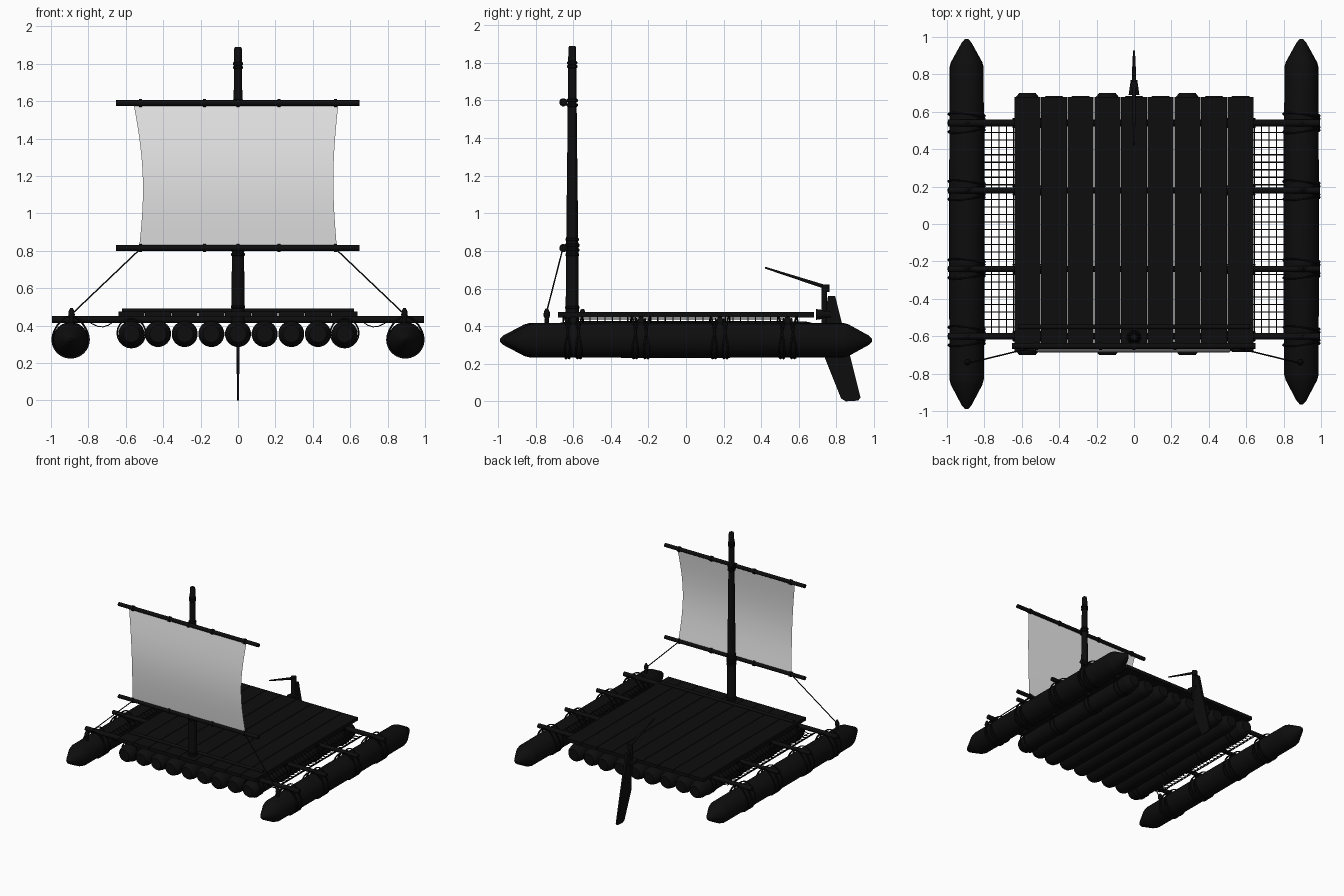
import bpy, bmesh, math
from mathutils import Vector

if "Cube" in bpy.data.objects:
    bpy.data.objects.remove(bpy.data.objects["Cube"])

def material(name, rgb):
    m = bpy.data.materials.new(name)
    m.diffuse_color = (*rgb, 1)
    m.use_nodes = True
    m.node_tree.nodes["Principled BSDF"].inputs["Base Color"].default_value = m.diffuse_color
    return m

DARK = material("dark wood", (0.004, 0.004, 0.004))
CLOTH = material("sail cloth", (0.8, 0.8, 0.8))

def finish(name, bm, mat=DARK, smooth=True):
    bmesh.ops.recalc_face_normals(bm, faces=bm.faces[:])
    me = bpy.data.meshes.new(name)
    bm.to_mesh(me)
    bm.free()
    me.materials.append(mat)
    ob = bpy.data.objects.new(name, me)
    bpy.context.collection.objects.link(ob)
    if smooth:
        bpy.ops.object.select_all(action='DESELECT')
        ob.select_set(True)
        bpy.context.view_layer.objects.active = ob
        bpy.ops.object.shade_smooth_by_angle(angle=math.radians(35))
    return ob

def lathe(bm, origin, axis, profile, sides=20):
    """Rings of (distance along axis, radius), capped at both ends."""
    origin, axis = Vector(origin), Vector(axis).normalized()
    u = axis.orthogonal().normalized()
    v = axis.cross(u)
    rings = []
    for d, r in profile:
        rings.append([bm.verts.new(origin + axis * d + r * (u * math.cos(a) + v * math.sin(a)))
                      for a in (2 * math.pi * i / sides for i in range(sides))])
    for a, b in zip(rings, rings[1:]):
        for i in range(sides):
            j = (i + 1) % sides
            bm.faces.new((a[i], a[j], b[j], b[i]))
    bm.faces.new(rings[0])
    bm.faces.new(rings[-1])

def rod(bm, a, b, r0, r1=None, sides=12):
    a, b = Vector(a), Vector(b)
    lathe(bm, a, b - a, [(0, r0), ((b - a).length, r0 if r1 is None else r1)], sides)

def rope(name, paths, r, cyclic=False):
    """Thin tubes along point lists."""
    cu = bpy.data.curves.new(name, 'CURVE')
    cu.dimensions = '3D'
    cu.bevel_depth, cu.bevel_resolution = r, 1
    cu.materials.append(DARK)
    for pts in paths:
        sp = cu.splines.new('POLY')
        sp.points.add(len(pts) - 1)
        for p, co in zip(sp.points, pts):
            p.co = (*co, 1)
        sp.use_cyclic_u = cyclic
    ob = bpy.data.objects.new(name, cu)
    bpy.context.collection.objects.link(ob)

def box(bm, lo, hi):
    vs = bmesh.ops.create_cube(bm, size=1)["verts"]
    for v in vs:
        v.co = [l + (c + 0.5) * (h - l) for l, h, c in zip(lo, hi, v.co)]

BEAMS = (-0.6, -0.24, 0.18, 0.54)
LOG_X = [(i - 4) * 0.1425 for i in range(9)]

# pointed outrigger floats
for side, label in ((-1, "left"), (1, "right")):
    bm = bmesh.new()
    front = -0.99 if side < 0 else -0.965
    lathe(bm, (side * 0.895, 0, 0.325), (0, 1, 0),
          [(front, 0.008), (front + 0.02, 0.026), (front + 0.13, 0.084), (front + 0.16, 0.092),
           (0, 0.094), (0.84, 0.091), (0.865, 0.084), (0.97, 0.026), (0.99, 0.008)], 24)
    finish(label + "_float", bm)

# raft logs with rounded ends
bm = bmesh.new()
for i, x in enumerate(LOG_X):
    e = 0.69 + 0.01 * math.cos(i * 2.1)
    lathe(bm, (x, 0, 0.355), (0, 1, 0),
          [(-e, 0.045), (-e + 0.02, 0.061), (-e + 0.06, 0.07), (e - 0.06, 0.07),
           (e - 0.02, 0.061), (e, 0.045)])
finish("raft_logs", bm)

# cross beams
bm = bmesh.new()
for i, y in enumerate(BEAMS):
    rod(bm, (-0.995, y, 0.432), (0.995, y, 0.432), 0.017 if i % 3 else 0.019)
finish("cross_beams", bm)

# deck planks and front retaining pole
bm = bmesh.new()
for x in LOG_X:
    box(bm, (x - 0.0695, -0.68, 0.446), (x + 0.0695, 0.68, 0.474))
finish("deck_planks", bm, smooth=False)
bm = bmesh.new()
rod(bm, (-0.62, -0.55, 0.479), (0.62, -0.55, 0.479), 0.013)
finish("deck_pole", bm)

# mast with rope collars
bm = bmesh.new()
lathe(bm, (0, -0.605, 0), (0, 0, 1),
      [(0.40, 0.036), (0.8, 0.033), (1.3, 0.027), (1.75, 0.022), (1.88, 0.021), (1.89, 0.016)])
finish("mast", bm)
bm = bmesh.new()
for z, r in ((0.78, 0.037), (0.805, 0.04), (0.83, 0.04), (0.86, 0.036), (1.575, 0.031),
             (1.6, 0.031), (1.78, 0.028), (1.8, 0.028), (0.5, 0.039)):
    lathe(bm, (0, -0.605, z), (0, 0, 1), [(-0.009, r - 0.005), (-0.004, r), (0.004, r), (0.009, r - 0.005)])
finish("mast_collars", bm)

# yards with sail ties
for name, z in (("upper_yard", 1.59), ("lower_yard", 0.815)):
    bm = bmesh.new()
    rod(bm, (-0.653, -0.652, z), (0.65, -0.652, z), 0.016)
    for x in (-0.52, -0.18, 0, 0.22, 0.52):
        rod(bm, (x - 0.008, -0.652, z), (x + 0.008, -0.652, z), 0.022)
    finish(name, bm)

# billowing sail
bm = bmesh.new()
NX, NZ = 12, 20
grid = []
for k in range(NZ + 1):
    t = k / NZ
    bulge = math.sin(math.pi * t)
    left = -0.528 - 0.03 * t * t + 0.026 * bulge
    right = 0.528 + 0.008 * t - 0.022 * bulge
    grid.append([bm.verts.new((left + (right - left) * i / NX, -0.652 - 0.034 * bulge, 0.82 + 0.765 * t))
                 for i in range(NX + 1)])
for a, b in zip(grid, grid[1:]):
    for i in range(NX):
        bm.faces.new((a[i], a[i + 1], b[i + 1], b[i]))
finish("sail", bm, CLOTH)

# sheet ropes and their pegs
rope("sheet_ropes", [[(s * 0.52, -0.655, 0.812), (s * 0.89, -0.745, 0.46)] for s in (-1, 1)], 0.004)
bm = bmesh.new()
for s in (-1, 1):
    lathe(bm, (s * 0.89, -0.74, 0), (0, 0, 1), [(0.40, 0.014), (0.44, 0.011), (0.455, 0.018), (0.475, 0.016), (0.495, 0.006)], 10)
finish("rope_pegs", bm)

# rope lashings around the floats and beams
loops = []
for s in (-1, 1):
    for y in BEAMS:
        for base, slant in ((-0.035, 0.022), (-0.02, -0.03), (0.02, 0.03), (0.035, -0.022)):
            loop = []
            for i in range(24):
                a = 2 * math.pi * i / 24
                c, n = math.cos(a), math.sin(a)
                lift = 0.028 * max(0, n) ** 3
                loop.append((s * 0.895 + 0.098 * c, y + base + slant * (c - n) * 0.6, 0.325 + 0.097 * n + lift))
            loops.append(loop)
rope("float_lashings", loops, 0.005, True)

# lashings holding the beams to the outer logs
loops = []
for s in (-1, 1):
    for y in BEAMS:
        for d in (-0.022, 0.022):
            loops.append([(s * 0.57 + 0.076 * math.cos(a), y + d, 0.36 + 0.078 * math.sin(a))
                          for a in (2 * math.pi * i / 20 for i in range(20))])
rope("log_lashings", loops, 0.005, True)

# sagging nets between the raft and the floats
def net_point(s, t, y):
    return (s * (0.635 + 0.175 * t), y, 0.446 - 0.016 * t - 0.045 * math.sin(math.pi * t))

strands = []
for s in (-1, 1):
    for k in range(29):
        y = -0.59 + 0.04 * k
        strands.append([net_point(s, i / 6, y) for i in range(7)])
    for t in (0.05, 0.27, 0.5, 0.73, 0.95):
        strands.append([net_point(s, t, -0.6), net_point(s, t, 0.54)])
rope("side_nets", strands, 0.003)

# steering blade, thinner at the bottom
bm = bmesh.new()
outline = [(0.755, 0.56), (0.793, 0.56), (0.928, 0.02), (0.915, 0.004), (0.85, 0.0),
           (0.825, 0.015), (0.735, 0.24), (0.735, 0.42)]
sides = [[bm.verts.new((s * (0.005 + 0.012 * z), y, z)) for y, z in outline] for s in (-1, 1)]
for ring in sides:
    bm.faces.new(ring)
for i in range(len(outline)):
    j = (i + 1) % len(outline)
    bm.faces.new((sides[0][i], sides[0][j], sides[1][j], sides[1][i]))
finish("rudder_blade", bm, smooth=False)

# rudder post, head and tiller
bm = bmesh.new()
rod(bm, (0, 0.735, 0.36), (0, 0.735, 0.6), 0.016)
rod(bm, (0, 0.742, 0.582), (0, 0.742, 0.622), 0.022)
rod(bm, (0, 0.69, 0.462), (0, 0.77, 0.462), 0.03, 0.018)
finish("rudder_post", bm)
bm = bmesh.new()
rod(bm, (0, 0.75, 0.605), (0, 0.42, 0.711), 0.011, 0.005)
finish("tiller", bm)
